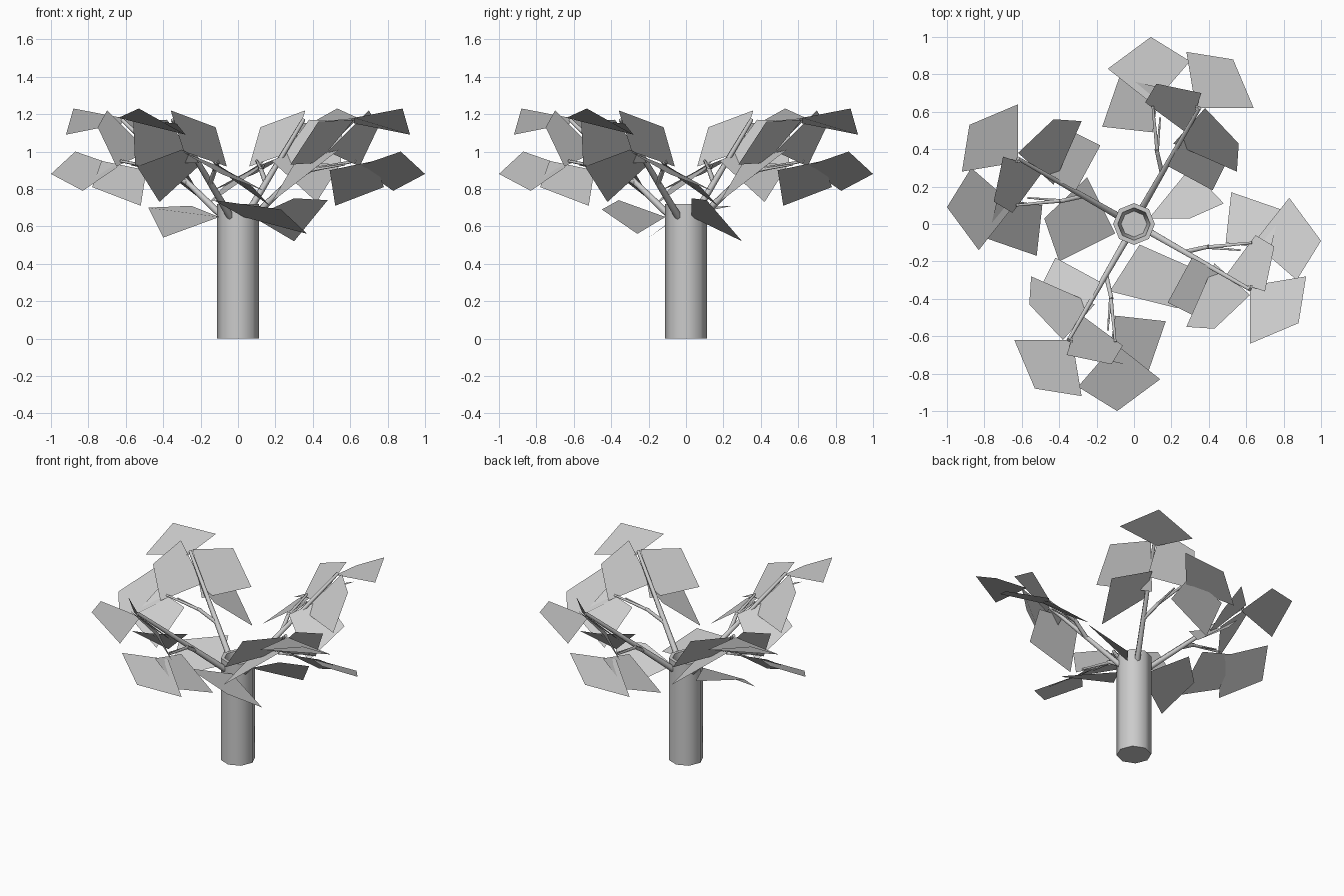
import bpy
import bmesh
from math import pi, radians
from mathutils import Matrix, Vector

cube = bpy.data.objects.get("Cube")
if cube:
    bpy.data.objects.remove(cube, do_unlink=True)

# One plain grey for the whole plant
grey = bpy.data.materials.new("plain_grey")
colour = (0.6, 0.6, 0.6, 1)
grey.diffuse_color = colour
grey.use_nodes = True
grey.node_tree.nodes["Principled BSDF"].inputs["Base Color"].default_value = colour


def finish(bm, name, turn=0, angle=40):
    """Turn a bmesh into a shaded object, rotated about the trunk."""
    mesh = bpy.data.meshes.new(name)
    bm.to_mesh(mesh)
    bm.free()
    mesh.materials.append(grey)
    obj = bpy.data.objects.new(name, mesh)
    bpy.context.collection.objects.link(obj)
    obj.rotation_euler.z = turn
    bpy.ops.object.select_all(action="DESELECT")
    obj.select_set(True)
    bpy.context.view_layer.objects.active = obj
    bpy.ops.object.shade_smooth_by_angle(angle=radians(angle))


def leaf(name, corners, turn=0):
    """A thin four-cornered leaf with its upper side facing up."""
    bm = bmesh.new()
    face = bm.faces.new([bm.verts.new(c) for c in corners])
    face.normal_update()
    if face.normal.z < 0:
        face.normal_flip()
    finish(bm, name, turn)


def stem(name, start, end, thick, thin, turn=0):
    """A tapered six-sided stem between two points."""
    start, end = Vector(start), Vector(end)
    axis = end - start
    place = Matrix.Translation((start + end) / 2) @ axis.to_track_quat("Z", "Y").to_matrix().to_4x4()
    bm = bmesh.new()
    bmesh.ops.create_cone(bm, cap_ends=True, segments=6, radius1=thick,
                          radius2=thin, depth=axis.length, matrix=place)
    finish(bm, name, turn, angle=70)


# Trunk: an eight-sided post with a flat rim and a tapered hollow in its top
bm = bmesh.new()
bmesh.ops.create_cone(bm, cap_ends=True, segments=8, radius1=0.112, radius2=0.112,
                      depth=0.72, matrix=Matrix.Translation((0, 0, 0.36)))
top = max(bm.faces, key=lambda f: f.calc_center_median().z)
bmesh.ops.inset_region(bm, faces=[top], thickness=0.025)
bmesh.ops.inset_region(bm, faces=[top], thickness=0.018)
bmesh.ops.translate(bm, verts=top.verts, vec=(0, 0, -0.12))
finish(bm, "trunk", angle=60)

# Leaves carried by one bough
bough_leaves = {
    "tip_leaf": [(1, -.09, .88), (.83, .14, .79), (.64, -.1, .92), (.87, -.3, 1)],
    "top_leaf": [(.92, -.28, 1.09), (.88, -.53, 1.23), (.62, -.64, 1.18), (.62, -.33, 1.15)],
    "inner_leaf": [(.28, -.55, .93), (.43, -.56, 1.16), (.62, -.38, 1.17), (.43, -.21, .94)],
    "under_leaf": [(.18, -.42, .73), (.31, -.18, .95), (.54, -.3, 1.01), (.42, -.54, .92)],
    "fork_leaf": [(.75, -.12, 1.13), (.7, -.36, 1.22), (.48, -.29, 1.0), (.65, -.06, .92)],
    "side_leaf": [(.52, .17, .71), (.78, .08, .81), (.73, -.14, .95), (.49, -.1, .9)],
}

# Four identical boughs, a quarter turn apart
for side, turn in zip(("left", "back", "right", "front"), (0, pi / 2, pi, -pi / 2)):
    stem(side + "_branch", (.08, -.04, .65), (.62, -.35, 1.17), .02, .011, turn)
    stem(side + "_fork", (.27, -.15, .83), (.4, -.12, .91), .014, .012, turn)
    stem(side + "_twig", (.38, -.125, .9), (.63, -.1, .95), .012, .007, turn)
    stem(side + "_thin_twig", (.38, -.125, .9), (.57, -.14, .93), .009, .005, turn)
    for name, corners in bough_leaves.items():
        leaf(side + "_" + name, corners, turn)

# Three drooping leaves around the trunk top
leaf("left_low_leaf", [(.3, .3, .52), (.48, .11, .74), (.3, .03, .75), (.08, .03, .65)])
leaf("right_low_leaf", [(-.48, .03, .7), (-.4, -.2, .54), (-.1, -.05, .65), (-.25, .25, .71)])
leaf("front_low_leaf", [(.03, -.11, .65), (.37, -.26, .56), (.23, -.45, .69), (-.13, -.36, .74)])
